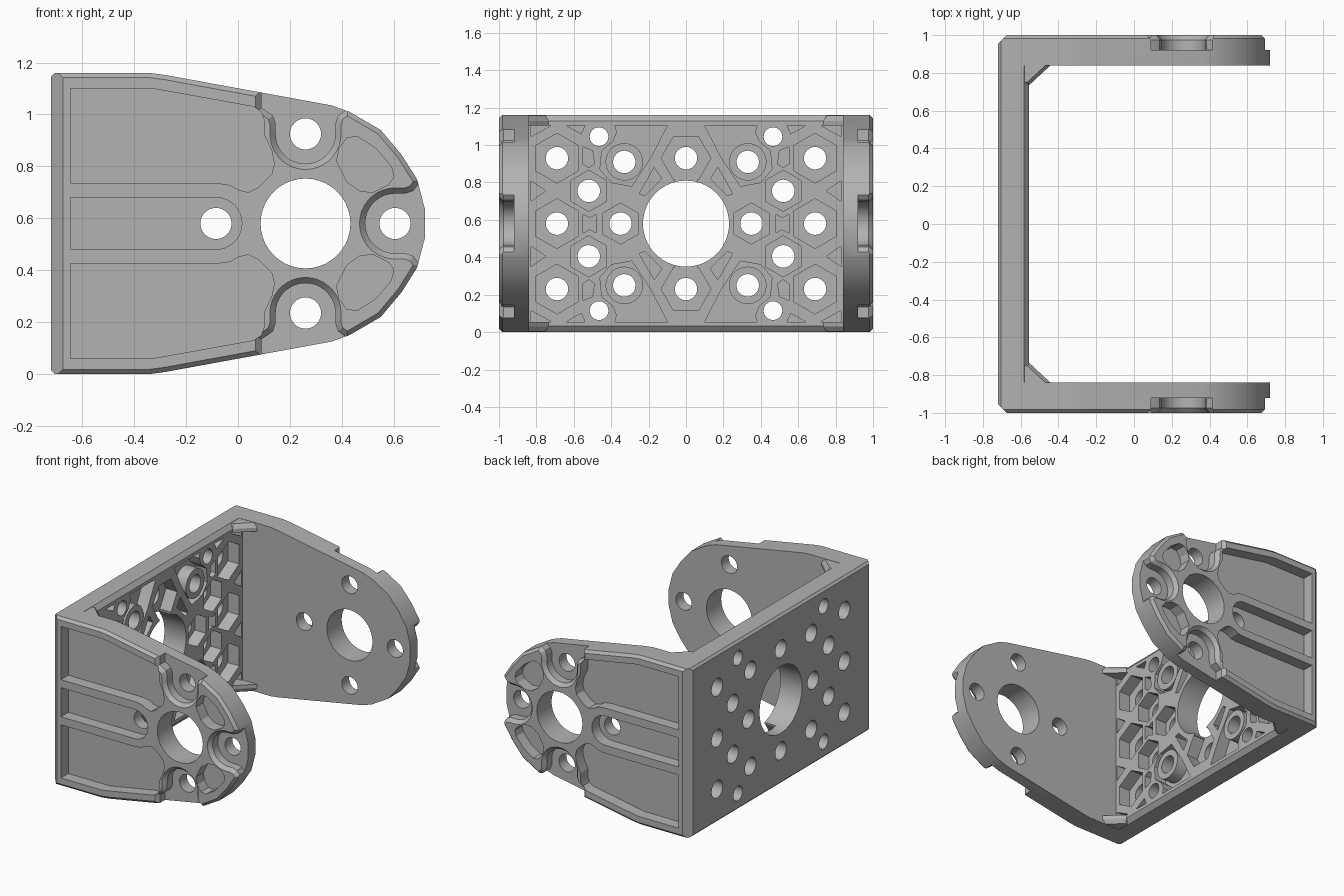
import bpy, bmesh, math
from mathutils import Vector

if "Cube" in bpy.data.objects:
    bpy.data.objects.remove(bpy.data.objects["Cube"])

H, MID = 1.16, 0.58
grey = bpy.data.materials.new("plain grey")
grey.use_nodes = True
grey.diffuse_color = (0.45, 0.45, 0.45, 1)
grey.node_tree.nodes["Principled BSDF"].inputs["Base Color"].default_value = (0.45, 0.45, 0.45, 1)


def offset(pts, d):
    """Grow (or shrink) a closed outline by d with mitred corners."""
    n = len(pts)
    area = sum(pts[i - 1][0] * pts[i][1] - pts[i][0] * pts[i - 1][1] for i in range(n))
    d = d if area > 0 else -d
    out = []
    for i in range(n):
        p, a, b = (Vector(pts[k % n]) for k in (i, i - 1, i + 1))
        e, f = (p - a).normalized(), (b - p).normalized()
        m = Vector((e.y + f.y, -e.x - f.x))
        out.append(p + m * (2 * d / m.length_squared))
    return out


def loft(name, pts, levels, axis):
    """Closed solid: an outline stacked at (position, offset) levels along an axis."""
    place = {"x": lambda a, b, t: (t, a, b), "y": lambda a, b, t: (a, t, b),
             "z": lambda a, b, t: (a, b, t)}[axis]
    bm = bmesh.new()
    rings = [[bm.verts.new(place(p[0], p[1], t)) for p in (offset(pts, d) if d else pts)]
             for t, d in levels]
    n = len(pts)
    for lo, hi in zip(rings, rings[1:]):
        for i in range(n):
            j = (i + 1) % n
            bm.faces.new((lo[i], lo[j], hi[j], hi[i]))
    bm.faces.new(rings[0])
    bm.faces.new(rings[-1])
    bmesh.ops.recalc_face_normals(bm, faces=bm.faces)
    mesh = bpy.data.meshes.new(name)
    bm.to_mesh(mesh)
    bm.free()
    mesh.materials.append(grey)
    ob = bpy.data.objects.new(name, mesh)
    bpy.context.collection.objects.link(ob)
    return ob


def combine(ob, other, op="DIFFERENCE"):
    mod = ob.modifiers.new("combine", "BOOLEAN")
    mod.operation, mod.solver, mod.object = op, "EXACT", other
    bpy.context.view_layer.objects.active = ob
    bpy.ops.object.modifier_apply(modifier=mod.name)
    bpy.data.objects.remove(other)


def circle(c, r, n=40, start=0.0):
    return [(c[0] + r * math.cos(start + math.tau * i / n),
             c[1] + r * math.sin(start + math.tau * i / n)) for i in range(n)]


def flip(pts):
    return [(a, 2 * MID - b) for a, b in pts]


def mirror(pts):
    return [(-a, b) for a, b in pts]


# U-shaped body: plan outline crossed with the side outline
half = [(-0.6, 0.84), (-0.555, 0.84), (0.8, 0.84), (0.8, 1), (-0.675, 1), (-0.72, 0.955)]
plan = half[1:] + [(x, -y) for x, y in reversed(half[1:])]
bracket = loft("bracket", plan, [(-0.1, 0), (H + 0.1, 0)], "z")
upper = [(-0.72, 1.145), (-0.705, H), (-0.34, H), (-0.28, 1.152), (0.36, 1.035), (0.43, 1.01),
         (0.55, 0.94), (0.63, 0.845), (0.69, 0.75), (0.72, 0.635)]
side = upper + flip(upper)[::-1]
combine(bracket, loft("side_outline", side, [(-1, -0.018), (-0.982, 0), (0.982, 0), (1, -0.018)], "y"),
        "INTERSECT")

# Chamfer on the inner rim of the back plate
rim = [(-0.582, H + 0.001), (-0.54, 1.11), (-0.54, H + 0.001)]
for pts in (rim, flip(rim)):
    combine(bracket, loft("rim_cut", pts, [(-0.8399, 0), (0.8399, 0)], "y"))

# Recesses on the outside of both arms
long_pocket = [(-0.645, 1.1), (-0.33, 1.1), (0.06, 1.03), (0.09, 1.01), (0.1, 0.98), (0.102, 0.92),
               (0.13, 0.86), (0.14, 0.81), (0.13, 0.77), (0.08, 0.72), (0.04, 0.7), (0, 0.71),
               (-0.03, 0.728), (-0.08, 0.735), (-0.645, 0.735)]
end_pocket = [(0.38, 0.82), (0.39, 0.87), (0.42, 0.91), (0.46, 0.915), (0.53, 0.87), (0.59, 0.8),
              (0.6, 0.76), (0.58, 0.73), (0.52, 0.7), (0.47, 0.705), (0.42, 0.74)]
slot = [(-0.645, MID - 0.1)] + [(-0.085 + 0.1 * math.cos(a), MID + 0.1 * math.sin(a))
        for a in (math.pi * (i / 16 - 0.5) for i in range(17))] + [(-0.645, MID + 0.1)]
pockets = [long_pocket, flip(long_pocket), end_pocket, flip(end_pocket), slot]

# Open notches around the rim bolt holes, flared towards the edge
flare = [(0.04, 0.115), (0.07, 0.125), (0.085, 0.145), (0.1, 0.17), (0.3, 0.17)]
arc = [(0.115 * math.cos(a), 0.115 * math.sin(a))
       for a in (math.pi * (0.5 + i / 18) for i in range(19))]
notch = flare[::-1] + arc + [(u, -v) for u, v in flare]
top_notch = [(0.26 - v, 0.925 + u) for u, v in notch]
end_notch = [(0.605 + u, MID + v) for u, v in notch]
for s in (-1, 1):
    for pts in pockets:
        combine(bracket, loft("arm_recess", pts, [(s * 0.92, 0), (s * 1.05, 0)], "y"))
    for pts in (top_notch, end_notch, flip(top_notch)):
        combine(bracket, loft("notch", pts, [(s * 0.92, 0), (s * 0.975, 0),
                                            (s, 0.022), (s * 1.05, 0.022)], "y"))

# Bores through both arms
for c, r in (((0.26, MID), 0.173), ((0.26, 0.925), 0.06), ((0.26, 0.235), 0.06),
             ((0.605, MID), 0.06), ((-0.085, MID), 0.06)):
    combine(bracket, loft("arm_bore", circle(c, r), [(-1.1, 0), (1.1, 0)], "y"))

# Ribbed inside of the back plate: hexagonal seats and the gaps between the ribs
boss = (0.33, 0.91)
quarter = [
    circle((0.69, 0.93), 0.133, 6, math.pi / 6),
    circle((0.52, 0.755), 0.11, 6, math.pi / 6),
    [(0.1, 1.105), (0.38, 1.105), (0.37, 1.07), (0.39, 1.02), (0.45, 0.97), (0.46, 0.87),
     (0.4, 0.8), (0.29, 0.78), (0.19, 0.93)],
    [(0.54, 1.105), (0.64, 1.105), (0.56, 1.06)],
    [(0.5, 0.97), (0.55, 0.99), (0.55, 0.9), (0.52, 0.88), (0.49, 0.9)],
    [(0.13, 0.82), (0.17, 0.88), (0.25, 0.74), (0.22, 0.73)],
    [(0.83, 0.7), (0.75, 0.755), (0.83, 0.81)],
    [(0.72, 1.105), (0.83, 1.105), (0.83, 1.045)],
]
centre_seat = circle((0, 0.93), 0.133, 6)
channel = [(-0.06, 0.7), (0.06, 0.7), (0.06, 0.83), (-0.06, 0.83)]
row = [circle((0.69, MID), 0.133, 6, math.pi / 6), circle((0.35, MID), 0.11, 6, math.pi / 6),
       [(0.48, 0.63), (0.515, 0.61), (0.55, 0.63), (0.55, 0.53), (0.515, 0.55), (0.48, 0.53)]]
seats = [centre_seat, flip(centre_seat), channel, flip(channel)]
for pts in quarter:
    seats += [pts, mirror(pts), flip(pts), mirror(flip(pts))]
for pts in row:
    seats += [pts, mirror(pts)]
for pts in seats:
    combine(bracket, loft("rib_gap", pts, [(-0.64, 0), (-0.5, 0)], "x"))
for sy in (-1, 1):
    for c in (boss, flip([boss])[0]):
        ring = circle((sy * c[0], c[1]), 0.1)
        combine(bracket, loft("boss", ring, [(-0.68, 0), (-0.557, 0)], "x"), "UNION")

# Bores through the back plate
bores = [((0, MID), 0.23), ((0, 0.93), 0.06), ((0, 0.23), 0.06)]
for y, z, r in ((0.69, 0.93, 0.06), (0.52, 0.755, 0.06), (0.33, 0.91, 0.06),
                (0.465, 1.045, 0.05), (0.69, MID, 0.06), (0.35, MID, 0.06)):
    for sy in (-1, 1):
        bores += [((sy * y, zz), r) for zz in {z, round(2 * MID - z, 4)}]
for c, r in bores:
    combine(bracket, loft("back_bore", circle(c, r, 56 if r > 0.1 else 32), [(-0.8, 0), (-0.5, 0)], "x"))

# Small corner gussets along the top and bottom rims
for s in (-1, 1):
    for low in (False, True):
        gusset = [(-0.6, s * 0.735), (-0.555, s * 0.735), (-0.44, s * 0.842),
                  (-0.44, s * 0.87), (-0.6, s * 0.87)]
        z = (0.055, 0.03, 0.002) if low else (H - 0.055, H - 0.03, H - 0.002)
        combine(bracket, loft("gusset", gusset, [(z[0], 0), (z[1], 0), (z[2], -0.018)], "z"), "UNION")

bpy.ops.object.select_all(action="DESELECT")
bracket.select_set(True)
bpy.context.view_layer.objects.active = bracket
bpy.ops.object.shade_smooth_by_angle(angle=math.radians(20))
